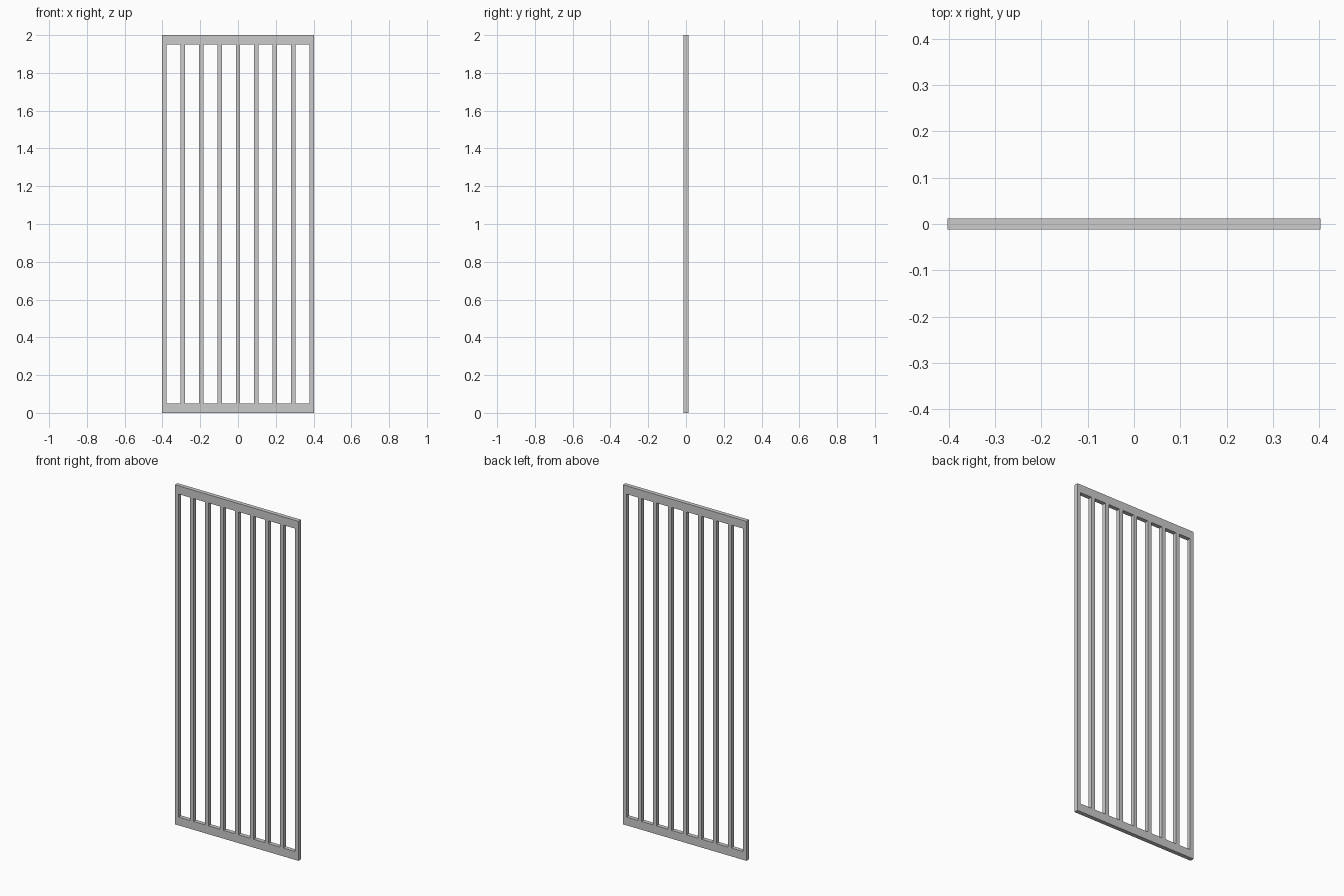
import bpy

if "Cube" in bpy.data.objects:
    bpy.data.objects.remove(bpy.data.objects["Cube"])

WIDTH, HEIGHT, DEPTH = 0.804, 2.0, 0.0245
RAIL_H, BAR_W, BAR_COUNT = 0.049, 0.0235, 9


def box(name, centre, size):
    bpy.ops.mesh.primitive_cube_add(size=1, location=centre)
    ob = bpy.context.object
    ob.name = name
    ob.scale = size
    bpy.ops.object.transform_apply(location=False, rotation=False, scale=True)
    return ob


# Horizontal rails closing the top and bottom
box("bottom_rail", (0, 0, RAIL_H / 2), (WIDTH, DEPTH, RAIL_H))
box("top_rail", (0, 0, HEIGHT - RAIL_H / 2), (WIDTH, DEPTH, RAIL_H))

# Evenly spaced vertical bars; the outer two are flush with the rail ends
spacing = (WIDTH - BAR_W) / (BAR_COUNT - 1)
for i in range(BAR_COUNT):
    x = -(WIDTH - BAR_W) / 2 + i * spacing
    name = "side_post" if i in (0, BAR_COUNT - 1) else "vertical_bar"
    box(f"{name}_{i + 1}", (x, 0, HEIGHT / 2), (BAR_W, DEPTH, HEIGHT - 2 * RAIL_H))
